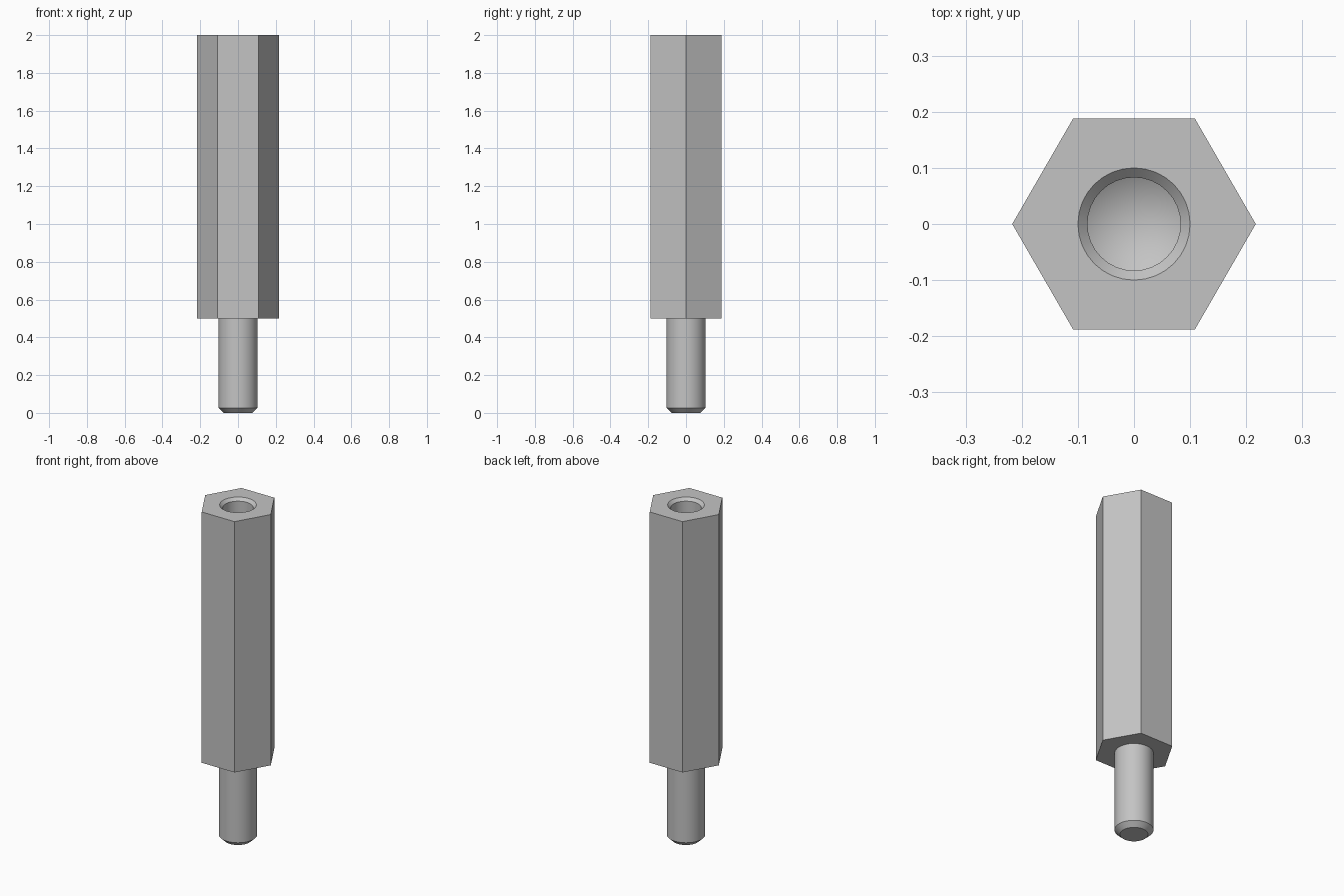
import bpy
import bmesh
from math import cos, sin, tau, radians

cube = bpy.data.objects.get("Cube")
if cube:
    bpy.data.objects.remove(cube, do_unlink=True)

SIDES = 32


def material(name, colour):
    mat = bpy.data.materials.new(name)
    mat.use_nodes = True
    mat.diffuse_color = colour
    mat.node_tree.nodes["Principled BSDF"].inputs["Base Color"].default_value = colour
    return mat


def ring(bm, radius, z, sides=SIDES):
    """Closed loop of edges around the z axis."""
    verts = [bm.verts.new((radius * cos(tau * i / sides), radius * sin(tau * i / sides), z))
             for i in range(sides)]
    edges = [bm.edges.new((verts[i - 1], verts[i])) for i in range(sides)]
    return verts, edges


def skin(bm, a, b):
    """Wall of quads between two equal rings."""
    n = len(a[0])
    for i in range(n):
        bm.faces.new((a[0][i - 1], a[0][i], b[0][i], b[0][i - 1]))


def lathe(bm, profile):
    rings = [ring(bm, r, z) for r, z in profile]
    for a, b in zip(rings, rings[1:]):
        skin(bm, a, b)
    return rings


bm = bmesh.new()

# Hexagonal body walls
hex_low, hex_high = ring(bm, 0.217, 0.5, 6), ring(bm, 0.217, 2, 6)
skin(bm, hex_low, hex_high)

# Stud with chamfered end
stud = lathe(bm, [(0.075, 0), (0.104, 0.027), (0.104, 0.5)])
bm.faces.new(stud[0][0])

# Blind hole: countersink, bore and conical drill point
hole = lathe(bm, [(0.1, 2), (0.083, 1.983), (0.083, 1.42)])
tip = bm.verts.new((0, 0, 1.37))
floor = hole[-1][0]
for i in range(SIDES):
    bm.faces.new((floor[i - 1], floor[i], tip))

# Shoulder and top face, each with a round opening
for outer, inner in ((hex_low, stud[-1]), (hex_high, hole[0])):
    bmesh.ops.triangle_fill(bm, use_beauty=True, edges=outer[1] + inner[1])
bmesh.ops.recalc_face_normals(bm, faces=bm.faces)
bmesh.ops.dissolve_limit(bm, angle_limit=radians(0.5), verts=bm.verts, edges=bm.edges)

mesh = bpy.data.meshes.new("hex_standoff")
bm.to_mesh(mesh)
bm.free()
mesh.materials.append(material("grey metal", (0.55, 0.55, 0.55, 1)))
standoff = bpy.data.objects.new("hex_standoff", mesh)
bpy.context.collection.objects.link(standoff)

# Smooth round walls, crisp edges
bpy.ops.object.select_all(action="DESELECT")
standoff.select_set(True)
bpy.context.view_layer.objects.active = standoff
bpy.ops.object.shade_smooth_by_angle(angle=radians(25))
